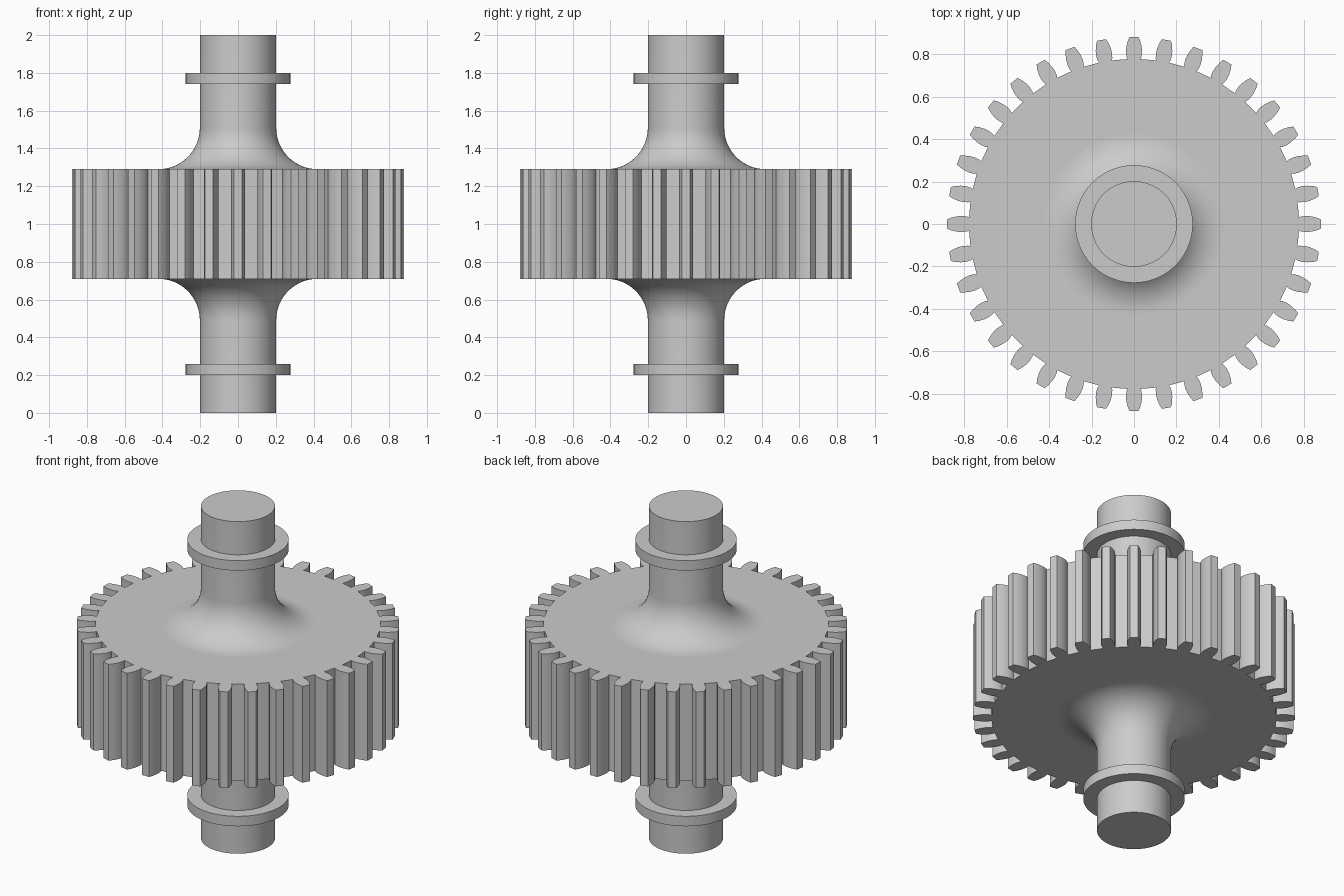
import bpy, bmesh, math

cube = bpy.data.objects.get("Cube")
if cube:
    bpy.data.objects.remove(cube, do_unlink=True)

TEETH = 36
GEAR_BOTTOM, GEAR_TOP = 0.71, 1.29
SHAFT_R, FILLET_R, COLLAR_R = 0.202, 0.22, 0.277

steel = bpy.data.materials.new("steel_grey")
steel.use_nodes = True
steel.diffuse_color = (0.6, 0.6, 0.6, 1)
steel.node_tree.nodes["Principled BSDF"].inputs["Base Color"].default_value = (0.6, 0.6, 0.6, 1)


def finish(name, bm):
    bmesh.ops.recalc_face_normals(bm, faces=bm.faces)
    mesh = bpy.data.meshes.new(name)
    bm.to_mesh(mesh)
    bm.free()
    mesh.materials.append(steel)
    obj = bpy.data.objects.new(name, mesh)
    bpy.context.collection.objects.link(obj)
    bpy.ops.object.select_all(action="DESELECT")
    obj.select_set(True)
    bpy.context.view_layer.objects.active = obj
    bpy.ops.object.shade_smooth_by_angle(angle=math.radians(30))
    return obj


def lathe(name, profile, steps=96):
    """Spin an (r, z) profile about the z axis."""
    bm = bmesh.new()
    verts = [bm.verts.new((r, 0, z)) for r, z in profile]
    edges = [bm.edges.new(pair) for pair in zip(verts, verts[1:])]
    bmesh.ops.spin(bm, geom=verts + edges, cent=(0, 0, 0), axis=(0, 0, 1),
                   angle=math.tau, steps=steps)
    bmesh.ops.remove_doubles(bm, verts=bm.verts, dist=1e-4)
    return finish(name, bm)


# Gear: one tooth outline repeated around the rim, then extruded
half_tooth = [(0.777, 0.030), (0.787, 0.035), (0.810, 0.038), (0.835, 0.036),
              (0.860, 0.030), (0.880, 0.022)]
tooth = [(r, -w) for r, w in half_tooth] + [(r, w) for r, w in reversed(half_tooth)]
bm = bmesh.new()
outline = []
for i in range(TEETH):
    a = math.tau * i / TEETH
    c, s = math.cos(a), math.sin(a)
    outline += [bm.verts.new((r * c - w * s, r * s + w * c, GEAR_BOTTOM)) for r, w in tooth]
base = bm.faces.new(outline)
side = bmesh.ops.extrude_face_region(bm, geom=[base], use_keep_orig=True)
bmesh.ops.translate(bm, verts=[v for v in side["geom"] if isinstance(v, bmesh.types.BMVert)],
                    vec=(0, 0, GEAR_TOP - GEAR_BOTTOM))
finish("gear", bm)

# Shafts with a fillet into the gear, mirrored about z = 1
arc = [math.pi / 2 * i / 16 for i in range(17)]
fillet = [(SHAFT_R + FILLET_R * (1 - math.sin(a)), GEAR_TOP + FILLET_R * (1 - math.cos(a)))
          for a in arc]
upper = fillet + [(SHAFT_R, 2), (0, 2)]
collar = [(SHAFT_R - 0.02, 1.74), (COLLAR_R, 1.74), (COLLAR_R, 1.8), (SHAFT_R - 0.02, 1.8)]
for label, flip in (("upper", False), ("lower", True)):
    for part, profile in (("shaft", upper), ("collar", collar)):
        lathe(f"{label}_{part}", [(r, 2 - z if flip else z) for r, z in profile])
